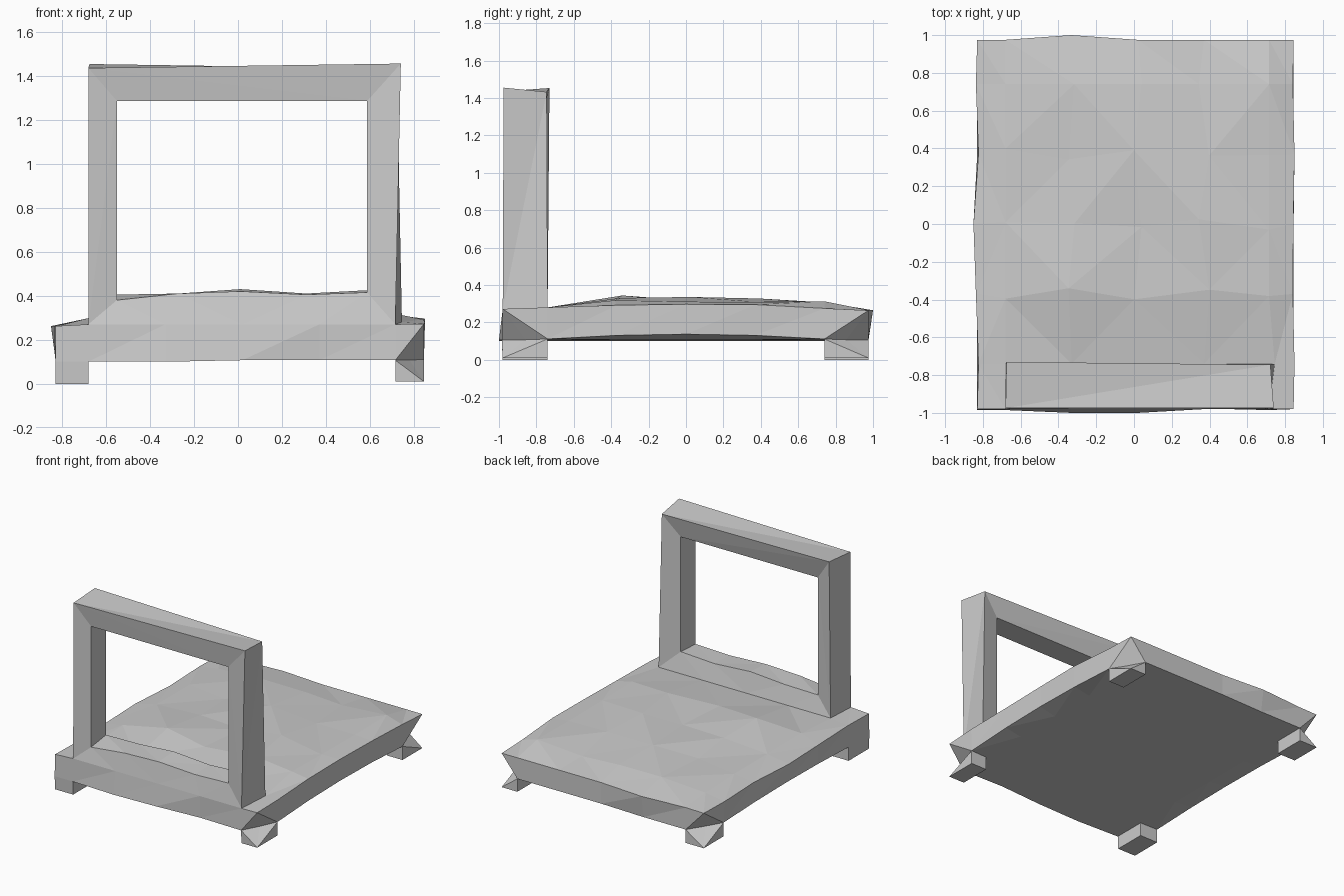
import bpy, bmesh, math

if "Cube" in bpy.data.objects:
    bpy.data.objects.remove(bpy.data.objects["Cube"])

XS = [-0.83, -0.68, -0.33, 0.02, 0.37, 0.715, 0.845]
YS = [-0.98, -0.74, -0.37, 0.0, 0.37, 0.74, 0.975]
N = 6
# gentle padded height along the length of the slab: middle and right edge
MID = [0.27, 0.28, 0.33, 0.322, 0.315, 0.30, 0.265]
EDGE = [0.272, 0.28, 0.292, 0.297, 0.295, 0.275, 0.264]


def make_object(name, faces):
    """Build a flat-shaded mesh from a list of coordinate polygons."""
    bm = bmesh.new()
    cache = {}

    def vert(p):
        key = tuple(round(c, 4) for c in p)
        if key not in cache:
            cache[key] = bm.verts.new(key)
        return cache[key]

    for f in faces:
        bm.faces.new([vert(p) for p in f])
    bmesh.ops.recalc_face_normals(bm, faces=bm.faces[:])
    bmesh.ops.triangulate(bm, faces=bm.faces[:])
    mesh = bpy.data.meshes.new(name)
    bm.to_mesh(mesh)
    bm.free()
    obj = bpy.data.objects.new(name, mesh)
    bpy.context.collection.objects.link(obj)
    return obj


def is_corner(i, j):
    return i in (0, N) and j in (0, N)


def top(i, j):
    x, y = XS[i], YS[j]
    if i in (0, N):
        z = EDGE[j] if i == N else 0.262
        if not is_corner(i, j):
            x += 0.01 * math.sin(j * 2.1 + i) * (0.5 if i == N else 0.8)
        if i == 0 and j == 3:
            x = -0.85
    else:
        z = MID[j]
        if 1 < j < N:
            z += 0.014 * math.sin(i * 2.3 + j * 1.7)
            x += 0.03 * math.sin(i * 1.9 + j * 3.1) * (1 < i < 5)
            y += 0.03 * math.sin(i * 2.7 + j * 1.3) * (j < 5)
        # padding falls off toward the sides
        if i == 1:
            z = min(z, 0.298)
        if i == 5:
            z = min(z, 0.318)
        if (i, j) == (5, 1):
            x = 0.745
        if j == N and i == 2:
            y = 1.0
    return (x, y, z)


def bottom(i, j):
    x, y = XS[i], YS[j]
    z = 0.10 if i < 3 else 0.107
    # side edges arch slightly
    if i in (0, N):
        z += (0.03 if i == N else 0.02) * max(0, 1 - (y / 0.8) ** 2)
    if j == 0:
        y = {2: -1.0, 3: -1.0, 4: -0.977}.get(i, -0.985)
    # three corners are dented to the line between their neighbours
    if is_corner(i, j) and (i, j) != (0, 0):
        x = (XS[i] + XS[1 if i == 0 else N - 1]) / 2
        y = (YS[j] + YS[1 if j == 0 else N - 1]) / 2
    return (x, y, z)


# Slab: padded top, flat underside, faceted sides
faces = []
for i in range(N):
    for j in range(N):
        cell = [(i, j), (i + 1, j), (i + 1, j + 1), (i, j + 1)]
        if not (j == 0 and 1 <= i <= 4):
            faces.append([top(*c) for c in cell])
        if not (i in (0, N - 1) and j in (0, N - 1)):
            faces.append([bottom(*c) for c in reversed(cell)])
rim = ([(i, 0) for i in range(N)] + [(N, j) for j in range(N)]
       + [(i, N) for i in range(N, 0, -1)] + [(0, j) for j in range(N, 0, -1)])
for a, b in zip(rim, rim[1:] + rim[:1]):
    # split so a dented corner only affects its own triangles
    if is_corner(*a):
        faces.append([bottom(*a), bottom(*b), top(*a)])
        faces.append([bottom(*b), top(*b), top(*a)])
    else:
        faces.append([bottom(*a), bottom(*b), top(*b)])
        faces.append([bottom(*a), top(*b), top(*a)])
make_object("slab", faces)

# Feet under the four corner cells
for i, j, label in ((0, 0, "front_left"), (5, 0, "front_right"),
                    (0, 5, "back_left"), (5, 5, "back_right")):
    cell = [(i, j), (i + 1, j), (i + 1, j + 1), (i, j + 1)]
    up = [bottom(*c) for c in cell]
    low = [(XS[a], YS[b], 0.0 if i == 0 else 0.01) for a, b in cell]
    faces = [list(reversed(low))]
    for k in range(4):
        n = (k + 1) % 4
        if is_corner(*cell[k]):
            faces += [[low[k], up[n], up[k]], [low[k], low[n], up[n]]]
        else:
            faces += [[low[k], low[n], up[k]], [low[n], up[n], up[k]]]
    make_object("foot_" + label, faces)

# Upright frame with an uneven lower rail: outer and inner loops, front and back
base_f = [top(i, 0) for i in (5, 4, 3, 2)]
base_b = [top(i, 1) for i in (5, 4, 3, 2)]
of = [top(1, 0), (-0.68, -0.975, 1.435), (0.74, -0.975, 1.455)] + base_f
ob = [top(1, 1), (-0.675, -0.73, 1.453), (0.722, -0.745, 1.432)] + base_b
inner_front = [(-0.55, 0.38), (-0.55, 1.285), (0.587, 1.285), (0.587, 0.415),
               (0.31, 0.405), (0.01, 0.42), (-0.27, 0.41)]
inner_back = [(-0.55, 0.405), (-0.55, 1.285), (0.587, 1.285), (0.587, 0.425),
              (0.31, 0.41), (0.01, 0.43), (-0.27, 0.41)]
fi = [(x, -0.953, z) for x, z in inner_front]
bi = [(x, -0.776, z) for x, z in inner_back]
faces = []
for k in range(7):
    n = (k + 1) % 7
    faces.append([of[k], of[n], fi[n], fi[k]])
    faces.append([ob[k], bi[k], bi[n], ob[n]])
    faces.append([fi[k], fi[n], bi[n], bi[k]])
    if k < 3:
        faces.append([of[k], ob[k], ob[n], of[n]])
make_object("upright_frame", faces)
